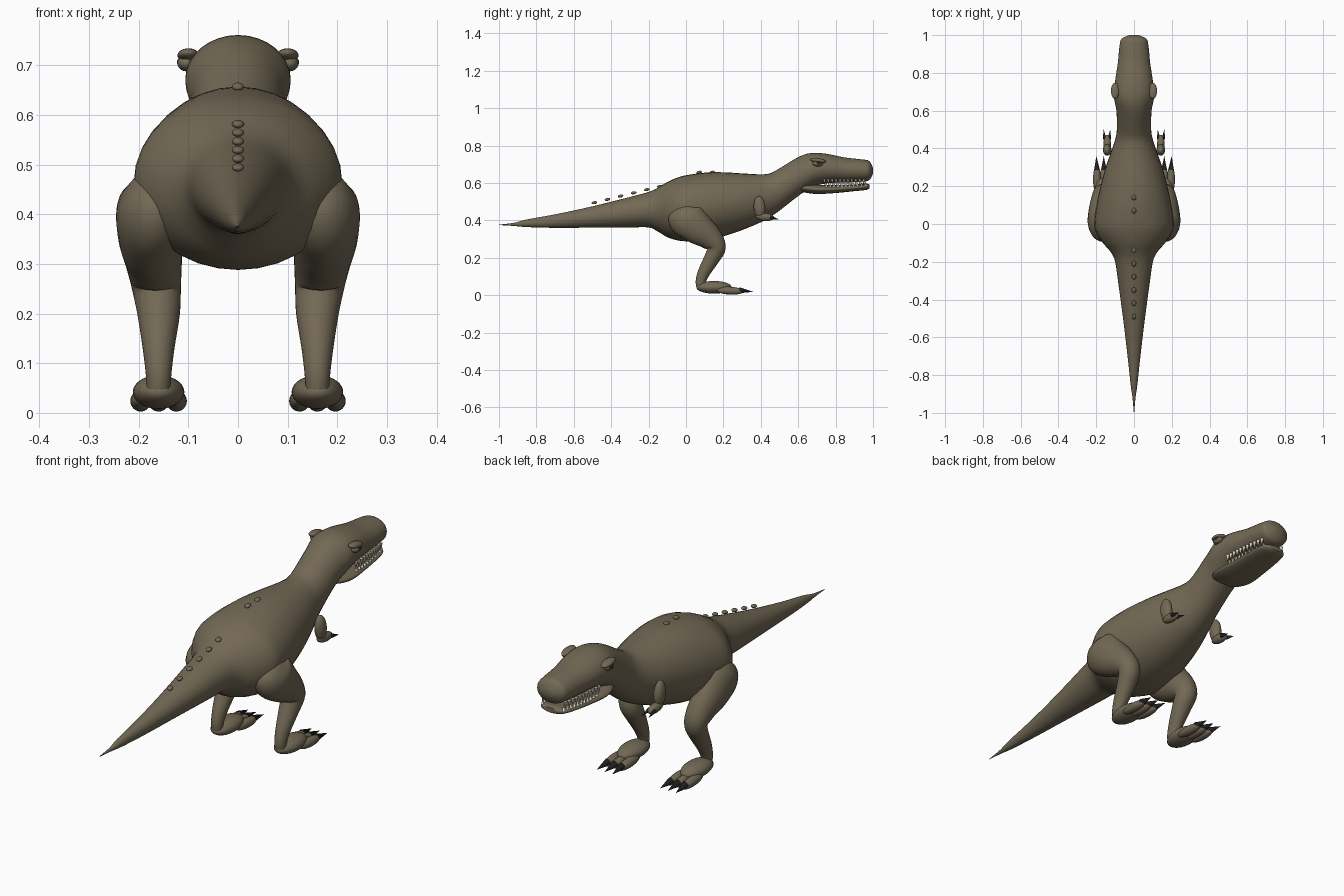
import bpy
import bmesh
from math import sin, cos, pi, radians
from mathutils import Vector, Matrix

cube = bpy.data.objects.get("Cube")
if cube:
    bpy.data.objects.remove(cube, do_unlink=True)


def material(name, r, g, b):
    mat = bpy.data.materials.new(name)
    mat.use_nodes = True
    mat.diffuse_color = (r, g, b, 1)
    mat.node_tree.nodes["Principled BSDF"].inputs["Base Color"].default_value = (r, g, b, 1)
    return mat


HIDE = material("olive_brown_hide", 0.17, 0.14, 0.09)
CLAW = material("black_claw", 0.015, 0.013, 0.012)
TOOTH = material("ivory_tooth", 0.75, 0.7, 0.55)
EYE = material("dark_eye", 0.03, 0.02, 0.01)
SIDES = (("left", 1), ("right", -1))


def finish(name, bm, mat):
    bmesh.ops.recalc_face_normals(bm, faces=bm.faces)
    mesh = bpy.data.meshes.new(name)
    bm.to_mesh(mesh)
    bm.free()
    mesh.materials.append(mat)
    obj = bpy.data.objects.new(name, mesh)
    bpy.context.collection.objects.link(obj)
    bpy.ops.object.select_all(action="DESELECT")
    obj.select_set(True)
    bpy.context.view_layer.objects.active = obj
    bpy.ops.object.shade_smooth_by_angle(angle=radians(50))
    return obj


def smooth_path(stations, steps):
    """Catmull-Rom interpolation through rows of numbers."""
    rows = [Vector(s) for s in stations]
    rows = [rows[0]] + rows + [rows[-1]]
    out = []
    for a, b, c, d in zip(rows, rows[1:], rows[2:], rows[3:]):
        for i in range(steps):
            t = i / steps
            out.append((b * 2 + (c - a) * t + (a * 2 - b * 5 + c * 4 - d) * t**2
                        + (b * 3 - a - c * 3 + d) * t**3) / 2)
    return out + [rows[-1]]


def loft(name, stations, mat, upright=False, steps=4, segs=32):
    """Skin elliptical rings given as x, y, z, half width, half depth."""
    bm = bmesh.new()
    rows = smooth_path(stations, steps)
    rings = []
    for i, row in enumerate(rows):
        centre = Vector(row[:3])
        along = Vector(rows[min(i + 1, len(rows) - 1)][:3]) - Vector(rows[max(i - 1, 0)][:3])
        up = Vector((0, 0, 1)) if upright else Vector((1, 0, 0)).cross(along).normalized()
        rw, rd = max(row[3], 0.001), max(row[4], 0.001)
        rings.append([bm.verts.new(centre + Vector((rw * cos(a), 0, 0)) + up * rd * sin(a))
                      for a in (2 * pi * k / segs for k in range(segs))])
    for r, q in zip(rings, rings[1:]):
        for k in range(segs):
            n = (k + 1) % segs
            bm.faces.new((r[k], r[n], q[n], q[k]))
    bm.faces.new(rings[0])
    bm.faces.new(rings[-1])
    return finish(name, bm, mat)


def profile(rows):
    """Turn y, top, bottom, half width into loft stations."""
    return [(0, y, (t + b) / 2, w, (t - b) / 2) for y, t, b, w in rows]


def ellipsoid(name, centre, radii, mat, tilt=0):
    bm = bmesh.new()
    place = Matrix.Translation(centre) @ Matrix.Rotation(tilt, 4, "X") @ Matrix.Diagonal((*radii, 1))
    bmesh.ops.create_uvsphere(bm, u_segments=24, v_segments=14, radius=1, matrix=place)
    return finish(name, bm, mat)


def spike(name, base, tip, radius, mat):
    base, tip = Vector(base), Vector(tip)
    turn = (tip - base).to_track_quat("Z", "Y").to_matrix().to_4x4()
    bm = bmesh.new()
    bmesh.ops.create_cone(bm, cap_ends=True, segments=10, radius1=radius, radius2=0,
                          depth=(tip - base).length,
                          matrix=Matrix.Translation((base + tip) / 2) @ turn)
    return finish(name, bm, mat)


# Tail, torso, neck and upper head in one skin
loft("body", profile([
    (-1, .377, .375, .001), (-.92, .387, .37, .008), (-.85, .405, .364, .018),
    (-.7, .432, .36, .034), (-.5, .475, .361, .058), (-.3, .525, .362, .085),
    (-.2, .552, .362, .1), (-.15, .575, .34, .122), (-.1, .605, .31, .165),
    (-.05, .627, .294, .197), (0, .641, .288, .21), (.1, .655, .293, .198),
    (.2, .657, .315, .177), (.3, .651, .348, .15), (.4, .646, .39, .115),
    (.45, .652, .418, .099), (.5, .678, .452, .091), (.6, .738, .53, .093),
    (.67, .76, .575, .106), (.75, .756, .598, .101), (.85, .736, .602, .086),
    (.94, .726, .607, .077), (.98, .717, .615, .066), (1, .68, .65, .025),
]), HIDE, upright=True)

# Lower jaw
loft("lower_jaw", profile([
    (.6, .58, .56, .03), (.63, .595, .55, .075), (.7, .59, .541, .092),
    (.8, .588, .546, .084), (.9, .592, .556, .075), (.96, .597, .562, .062),
    (.98, .592, .57, .03),
]), HIDE, upright=True)

# Knobs along the spine
for i in range(10):
    y = .14 - .07 * i
    z = .657 if y > .05 else .617 + .25 * y
    ellipsoid(f"back_knob_{i + 1}", (0, y, z), (.012, .015, .008), HIDE, .2)

for side, s in SIDES:
    # Brow and eye
    ellipsoid(f"{side}_brow", (s * .1, .705, .72), (.022, .043, .013), HIDE, -.15)
    ellipsoid(f"{side}_eyelid", (s * .104, .705, .704), (.018, .028, .016), HIDE)
    ellipsoid(f"{side}_eye", (s * .113, .708, .706), (.01, .017, .011), EYE)

    # Teeth in two rows
    for i in range(11):
        y = .74 + .021 * i
        x = s * (.086 - .024 * (i / 10) ** 2)
        spike(f"{side}_upper_tooth_{i + 1}", (x * .9, y, .622), (x * .92, y, .585), .008, TOOTH)
        spike(f"{side}_lower_tooth_{i + 1}", (x * .85, y + .01, .576), (x * .87, y + .01, .61), .007, TOOTH)

    # Thigh, knee and shin
    loft(f"{side}_leg", [
        (s * .15, -.04, .49, .012, .015), (s * .16, -.025, .465, .05, .065),
        (s * .17, 0, .415, .073, .1), (s * .176, .06, .36, .066, .088),
        (s * .17, .13, .305, .057, .066), (s * .165, .163, .255, .05, .05),
        (s * .16, .14, .2, .043, .042), (s * .16, .1, .13, .032, .034),
        (s * .16, .08, .08, .026, .028), (s * .16, .08, .05, .024, .026),
    ], HIDE)

    # Foot with three clawed toes
    ellipsoid(f"{side}_foot", (s * .16, .15, .042), (.052, .095, .034), HIDE)
    for i, off in enumerate((-.036, 0, .036)):
        x = s * (.16 + off)
        ellipsoid(f"{side}_toe_{i + 1}", (x, .235, .024), (.021, .075, .021), HIDE, -.05)
        spike(f"{side}_toe_claw_{i + 1}", (x, .285, .026), (x + s * off * .1, .36, .018), .016, CLAW)

    # Small arm with two claws
    ellipsoid(f"{side}_upper_arm", (s * .142, .393, .47), (.023, .031, .06), HIDE, .1)
    ellipsoid(f"{side}_forearm", (s * .142, .422, .418), (.02, .05, .021), HIDE, -.1)
    for i, off in enumerate((-.012, .014)):
        x = s * (.142 + off)
        spike(f"{side}_hand_claw_{i + 1}", (x, .45, .416), (x + s * off * .3, .5, .404), .01, CLAW)
